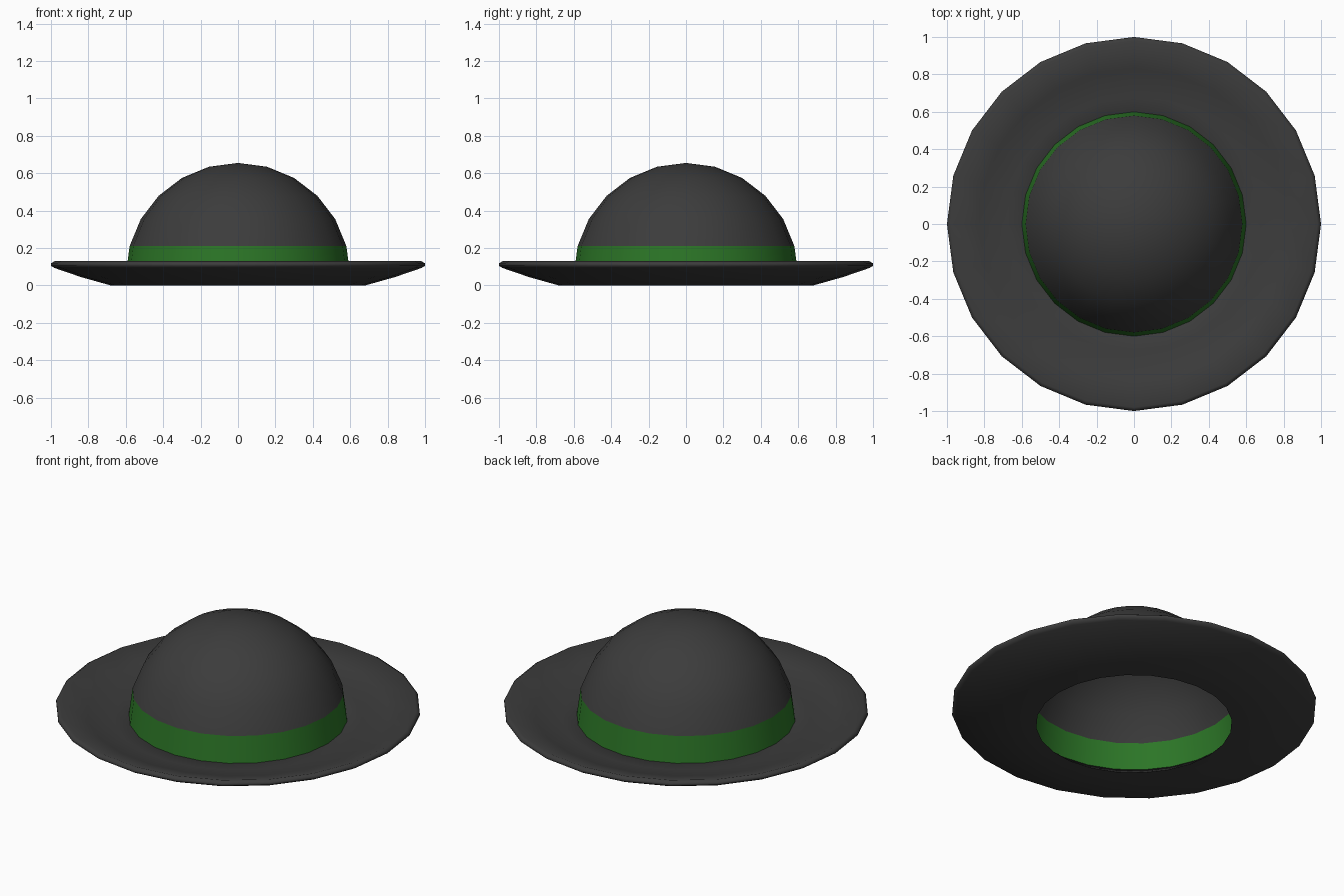
import bpy
import math

if "Cube" in bpy.data.objects:
    bpy.data.objects.remove(bpy.data.objects["Cube"])

SIDES = 24
R, BASE = 0.60, 0.055  # dome radius and height of its centre


def material(name, rgb):
    m = bpy.data.materials.new(name)
    m.diffuse_color = (*rgb, 1)
    m.use_nodes = True
    m.node_tree.nodes["Principled BSDF"].inputs["Base Color"].default_value = m.diffuse_color
    return m


def lathe(name, profile, mat, closed=False, angle=40):
    """Spin an (r, z) profile about z; r = 0 makes a single pole vertex."""
    verts, rings, faces = [], [], []
    for r, z in profile:
        n = SIDES if r > 0 else 1
        first = len(verts)
        for i in range(n):
            a = 2 * math.pi * i / SIDES
            verts.append((r * math.cos(a), r * math.sin(a), z))
        rings.append([first + i % n for i in range(SIDES)])
    pairs = list(zip(rings, rings[1:]))
    if closed:
        pairs.append((rings[-1], rings[0]))
    for a, b in pairs:
        for i in range(SIDES):
            j = (i + 1) % SIDES
            quad = [a[i], a[j], b[j], b[i]]
            faces.append(list(dict.fromkeys(quad)))
    mesh = bpy.data.meshes.new(name)
    mesh.from_pydata(verts, [], faces)
    mesh.materials.append(mat)
    obj = bpy.data.objects.new(name, mesh)
    bpy.context.collection.objects.link(obj)
    bpy.ops.object.select_all(action='DESELECT')
    obj.select_set(True)
    bpy.context.view_layer.objects.active = obj
    bpy.ops.object.shade_smooth_by_angle(angle=math.radians(angle))
    return obj


def dome_point(step):
    a = math.radians(15 * step)
    return (R * math.cos(a) if step < 6 else 0, BASE + R * math.sin(a))


felt = material("dark_felt", (0.045, 0.045, 0.045))
green = material("green_ribbon", (0.025, 0.18, 0.02))

# Crown: upper part of the hemisphere
lathe("crown", [dome_point(s) for s in range(1, 7)], felt)

# Band: lowest ring of the hemisphere
lathe("band", [dome_point(s) for s in (0, 1)], green)

# Brim: dished ring with an upturned, rounded edge
lathe("brim", [(0.537, 0), (0.68, 0), (0.84, 0.045), (0.98, 0.093),
               (1.0, 0.105), (1.0, 0.118), (0.98, 0.13),
               (0.83, 0.085), (0.68, 0.052), (R, BASE)],
      felt, closed=True, angle=60)
